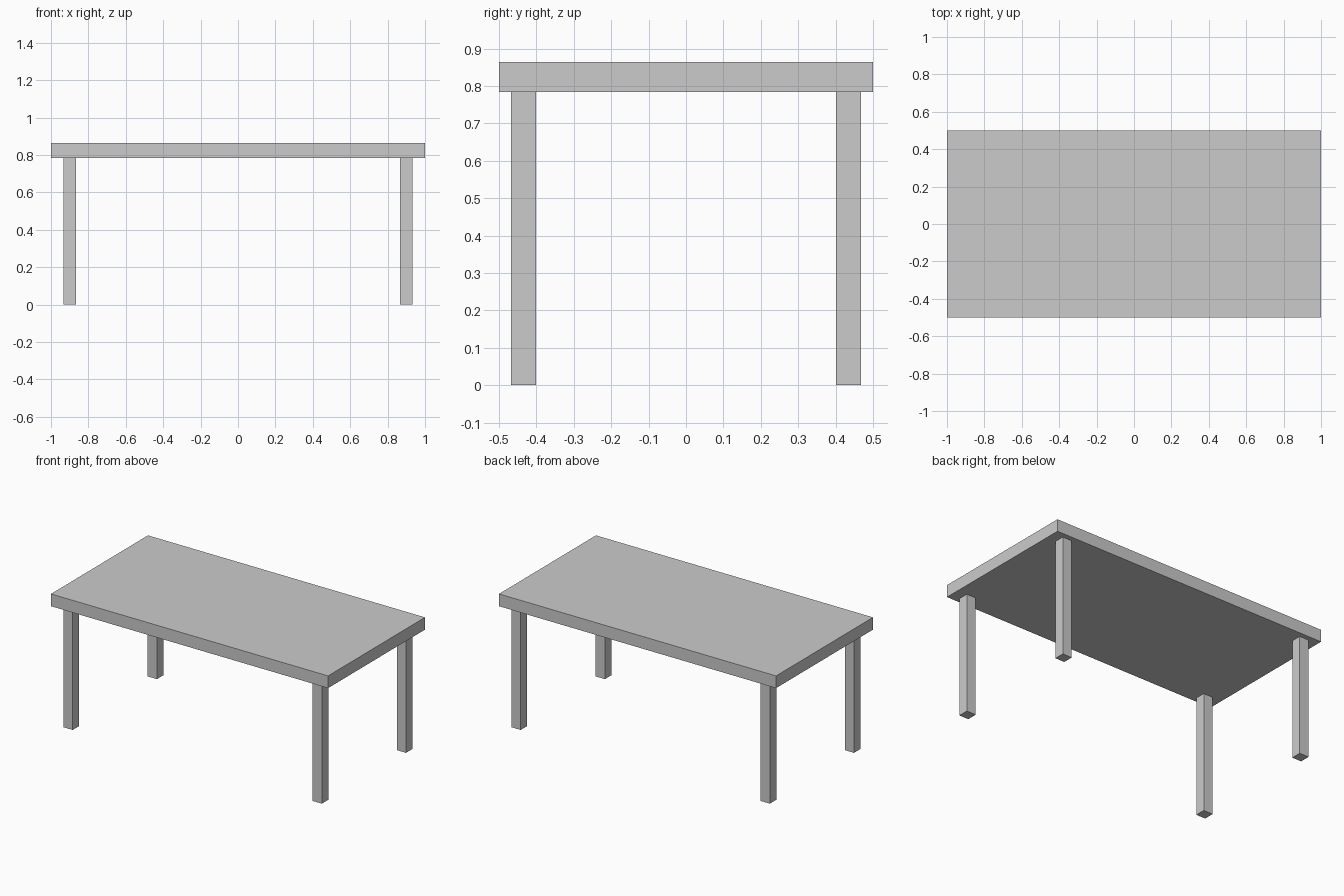
import bpy

if "Cube" in bpy.data.objects:
    bpy.data.objects.remove(bpy.data.objects["Cube"])

TOP_Z, SLAB = 0.864, 0.08
LEG = 0.067
LEG_H = TOP_Z - SLAB


def box(name, centre, size):
    bpy.ops.mesh.primitive_cube_add(size=1, location=centre)
    obj = bpy.context.object
    obj.name = name
    obj.scale = size
    bpy.ops.object.transform_apply(location=False, rotation=False, scale=True)
    return obj


# Thick rectangular tabletop
box("tabletop", (0, 0, TOP_Z - SLAB / 2), (2, 1, SLAB))

# Four square legs, set in from the corners
for side, sx in (("left", -1), ("right", 1)):
    for end, sy in (("front", -1), ("back", 1)):
        box(f"{end}_{side}_leg", (sx * 0.899, sy * 0.434, LEG_H / 2), (LEG, LEG, LEG_H))
